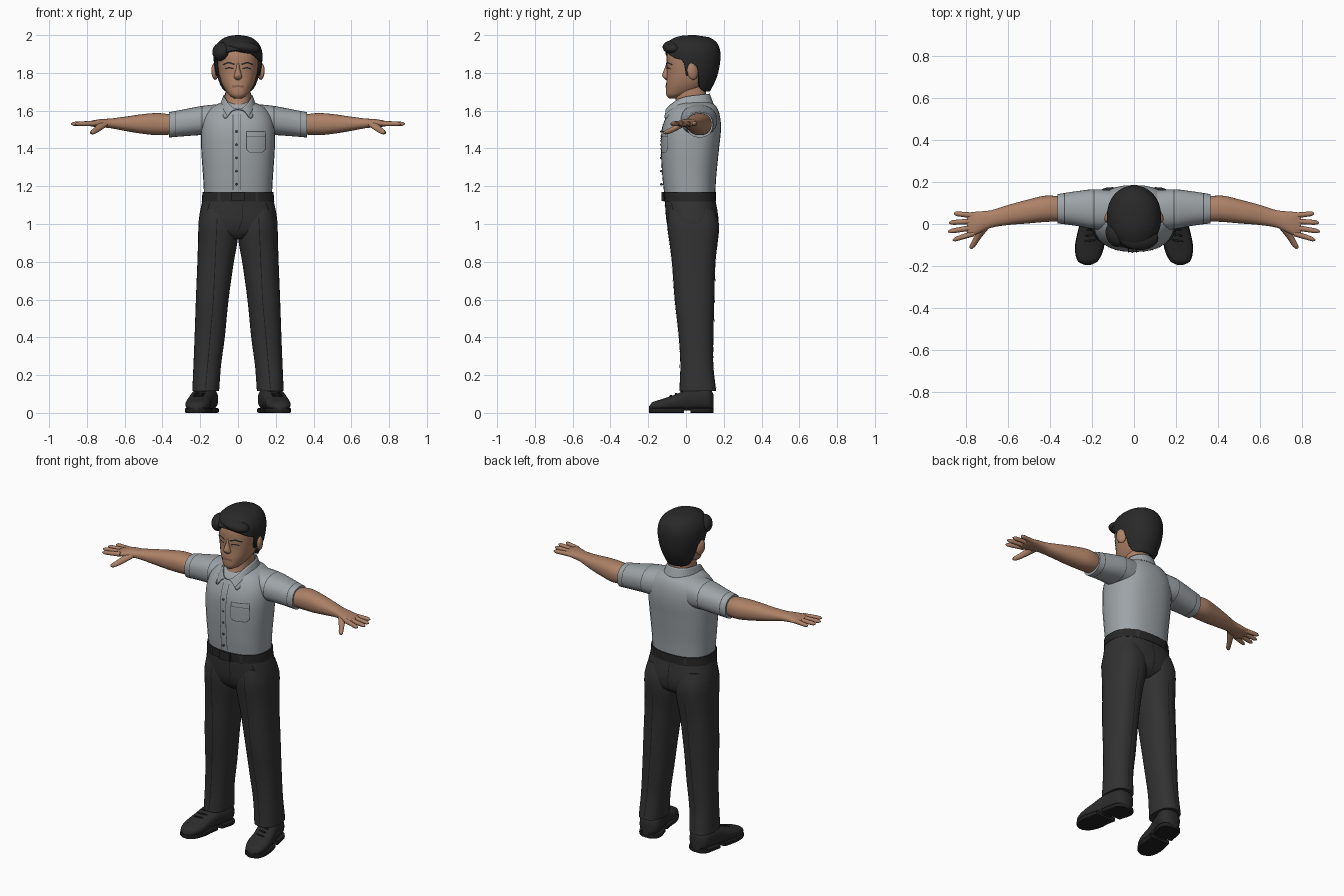
import bpy, bmesh, math
from mathutils import Vector, Matrix, Euler
from mathutils.bvhtree import BVHTree

if "Cube" in bpy.data.objects:
    bpy.data.objects.remove(bpy.data.objects["Cube"])


def material(name, *rgb):
    m = bpy.data.materials.new(name)
    m.use_nodes = True
    m.diffuse_color = (*rgb, 1)
    m.node_tree.nodes["Principled BSDF"].inputs["Base Color"].default_value = (*rgb, 1)
    return m


SKIN = material("skin", .42, .22, .135)
LIP = material("lip", .25, .11, .08)
SHIRT = material("shirt grey", .34, .37, .39)
SEAM = material("shirt seam", .07, .075, .08)
HAIR = material("hair black", .022, .022, .022)
TROUSER = material("trouser charcoal", .032, .032, .032)
CREASE = material("trouser seam", .01, .01, .01)
BELT = material("belt black", .02, .02, .021)
SHOE = material("shoe black", .025, .025, .025)
SOLE = material("sole black", .014, .014, .014)
surfaces = {}


def finish(name, bm, mats, mirror=False, thick=0):
    mesh = bpy.data.meshes.new(name)
    bm.to_mesh(mesh)
    bm.free()
    ob = bpy.data.objects.new(name, mesh)
    bpy.context.collection.objects.link(ob)
    for m in mats:
        mesh.materials.append(m)
    surfaces[name] = BVHTree.FromPolygons([v.co for v in mesh.vertices],
                                          [p.vertices[:] for p in mesh.polygons])
    bpy.ops.object.select_all(action='DESELECT')
    ob.select_set(True)
    bpy.context.view_layer.objects.active = ob
    bpy.ops.object.shade_smooth_by_angle(angle=math.radians(45))
    if thick:
        mod = ob.modifiers.new("thickness", 'SOLIDIFY')
        mod.thickness, mod.offset = thick, -1
    if mirror:
        ob.modifiers.new("mirror", 'MIRROR')
    return ob


def at(table, t):
    """Smooth interpolation of table rows by their first column."""
    last = len(table) - 1
    k = max([i for i in range(last) if table[i][0] <= t], default=0)
    p, a, b, q = (table[min(max(k + j, 0), last)] for j in (-1, 0, 1, 2))
    h = b[0] - a[0]
    u = min(max((t - a[0]) / h, 0), 1)
    out = []
    for P, A, B, Q in zip(p[1:], a[1:], b[1:], q[1:]):
        m, n = (B - P) / (b[0] - p[0]) * h, (Q - A) / (q[0] - a[0]) * h
        out.append(A + u * (m + u * (3 * (B - A) - 2 * m - n + u * (2 * (A - B) + m + n))))
    return out


def loft(name, table, mat, axis='Z', power=2.3, lo=None, hi=None, seams=(),
         sides=32, rows=24, mirror=False, thick=0):
    """Skin over rounded sections; rows are (t, a0, a1, b0, b1) or (t, half width, b0, b1)."""
    if len(table[0]) == 4:
        table = [(t, -w, w, c, d) for t, w, c, d in table]
    first = table[0][0] if lo is None else lo
    end = table[-1][0] if hi is None else hi
    low = first if callable(first) else lambda f: first
    high = end if callable(end) else lambda f: end
    steps = [i / rows for i in range(rows + 1)]
    marks = [(s - first) / (end - first) for s in seams]
    steps = sorted(steps + [m + e for m in marks for e in (-.008, .008)])
    bm = bmesh.new()
    rings = []
    for u in steps:
        ring = []
        for j in range(sides):
            ang = math.tau * j / sides
            c, s = math.cos(ang), math.sin(ang)
            t = low(-s) * (1 - u) + high(-s) * u
            a0, a1, b0, b1 = at(table, t)
            c, s = (math.copysign(abs(v) ** (2 / power), v) for v in (c, s))
            a, b = (a0 + a1 + (a1 - a0) * c) / 2, (b0 + b1 + (b1 - b0) * s) / 2
            ring.append(bm.verts.new({'X': (t, a, b), 'Y': (a, t, b), 'Z': (a, b, t)}[axis]))
        rings.append(ring)
    for k, (r, s) in enumerate(zip(rings, rings[1:])):
        mid = (steps[k] + steps[k + 1]) / 2
        for j in range(sides):
            i = (j + 1) % sides
            face = bm.faces.new((r[j], r[i], s[i], s[j]))
            face.material_index = int(any(abs(mid - m) < .008 for m in marks))
    if not callable(lo):
        bm.faces.new(rings[0])
    if not callable(hi):
        bm.faces.new(rings[-1])
    bmesh.ops.recalc_face_normals(bm, faces=bm.faces)
    return finish(name, bm, [mat, SEAM] if seams else [mat], mirror, thick)


def solid(name, loc, size, mat, rot=(0, 0, 0), box=False, mirror=False):
    bm = bmesh.new()
    m = Matrix.LocRotScale(Vector(loc), Euler(rot), Vector(size))
    if box:
        bmesh.ops.create_cube(bm, size=2, matrix=m)
    else:
        bmesh.ops.create_uvsphere(bm, u_segments=24, v_segments=16, radius=1, matrix=m)
    return finish(name, bm, [mat], mirror)


def strip(name, target, path, width, mat, mirror=False, back=False, lift=.003):
    """Thin ribbon along an (x, z) path, laid on the front or back of a part."""
    pts = [Vector(a).lerp(Vector(b), i / 8) for a, b in zip(path, path[1:]) for i in range(8)]
    pts.append(Vector(path[-1]))
    way = 1 if not back else -1
    bm = bmesh.new()
    pairs = []
    for i, p in enumerate(pts):
        d = (pts[min(i + 1, len(pts) - 1)] - pts[max(i - 1, 0)]).normalized() * width / 2
        pair = []
        for e in (-1, 1):
            x, z = p.x - d.y * e, p.y + d.x * e
            hit = surfaces[target].ray_cast(Vector((x, -way, z)), Vector((0, way, 0)))[0]
            pair.append(bm.verts.new((x, hit.y - way * lift, z)) if hit else None)
        pairs.append(pair)
    for (a, b), (c, d) in zip(pairs, pairs[1:]):
        if a and b and c and d:
            bm.faces.new((a, c, d, b) if way > 0 else (b, d, c, a))
    return finish(name, bm, [mat], mirror)


# Shirt
loft("shirt_body", [(1.16, .18, -.115, .155), (1.25, .185, -.125, .16), (1.4, .195, -.133, .175),
                    (1.5, .195, -.128, .185), (1.57, .18, -.105, .18), (1.62, .14, -.075, .162),
                    (1.645, .085, -.05, .135)], SHIRT, power=2.4)
loft("sleeves", [(.1, -.03, .16, 1.46, 1.635), (.19, -.025, .165, 1.47, 1.625),
                 (.28, -.008, .155, 1.465, 1.608), (.365, .003, .142, 1.458, 1.592)],
     SHIRT, 'X', seams=(.19, .33), mirror=True)
under = [(-1, 1.63), (0, 1.62), (.6, 1.6), (.86, 1.56), (.97, 1.6), (1, 1.606)]
over = [(-1, 1.69), (0, 1.68), (.6, 1.665), (.9, 1.635), (1, 1.61)]
loft("collar", [(1.55, .125, -.135, .16), (1.62, .1, -.1, .15), (1.69, .073, -.05, .126)], SHIRT,
     lo=lambda f: at(under, f)[0], hi=lambda f: at(over, f)[0], sides=64, rows=6, thick=.006)
strip("collar_edge", "collar", [(.012, 1.603), (.055, 1.568), (.08, 1.612)], .004, SEAM, True)
for x in (-.026, .012):
    strip("placket_seam", "shirt_body", [(x, 1.58), (x, 1.18)], .004, SEAM)
for i in range(6):
    solid("button", (-.008, -.1 - .03 * min(i, 1), 1.56 - .07 * i), (.006, .008, .006), SEAM)
strip("pocket_seam", "shirt_body", [(.045, 1.49), (.045, 1.395), (.06, 1.38), (.13, 1.38),
                                    (.145, 1.395), (.145, 1.49), (.045, 1.49)], .004, SEAM)
strip("pocket_hem", "shirt_body", [(.045, 1.465), (.145, 1.465)], .003, SEAM)

# Arms and hands
loft("arms", [(.34, .012, .13, 1.475, 1.578), (.42, .01, .135, 1.47, 1.587),
              (.5, .003, .117, 1.477, 1.582), (.6, -.005, .09, 1.493, 1.568),
              (.68, -.018, .065, 1.508, 1.558), (.73, -.04, .06, 1.512, 1.555),
              (.775, -.058, .056, 1.516, 1.547), (.795, -.045, .05, 1.522, 1.54)],
     SKIN, 'X', mirror=True)
for name, base, tip, reach in (("little", .04, .05, .857), ("ring", .014, .006, .88),
                               ("middle", -.016, -.036, .885), ("index", -.044, -.076, .862)):
    rows = []
    for u, r in ((0, .014), (.5, .0125), (.9, .01), (1, .003)):
        y, z = base + (tip - base) * u, 1.532 - .002 * u
        rows.append((.76 + (reach - .76) * u, y - r, y + r, z - r, z + r))
    loft(name + "_fingers", rows, SKIN, 'X', power=2, sides=12, rows=10, mirror=True)
loft("thumbs", [(-.119, .771, .778, 1.481, 1.488), (-.11, .758, .784, 1.474, 1.496),
                (-.07, .73, .765, 1.485, 1.515), (-.02, .69, .74, 1.51, 1.545)],
     SKIN, 'Y', power=2, sides=16, rows=10, mirror=True)

# Trousers and belt
loft("trouser_seat", [(.92, .12, -.05, .12), (.95, .195, -.08, .158), (1.0, .208, -.1, .172),
                      (1.06, .202, -.108, .168), (1.13, .187, -.112, .155)], TROUSER, power=2.5)
loft("trouser_legs", [(.115, .1, .242, -.035, .16), (.25, .09, .236, -.03, .145),
                      (.4, .07, .23, -.038, .145), (.6, .05, .223, -.06, .15),
                      (.8, .022, .215, -.075, .156), (.92, .001, .211, -.09, .17),
                      (1.0, 0, .208, -.1, .175), (1.08, .02, .19, -.09, .15)],
     TROUSER, power=2.4, mirror=True)
strip("leg_crease", "trouser_legs", [(.11, 1.04), (.13, .6), (.172, .13)], .004, CREASE, True)
strip("rear_crease", "trouser_legs", [(.11, .9), (.13, .6), (.172, .13)], .004, CREASE, True, True)
strip("pocket_opening", "trouser_seat", [(.15, 1.11), (.18, 1.02)], .005, CREASE, True)
strip("fly", "trouser_seat", [(.022, 1.11), (.022, 1.02), (0, .96)], .004, CREASE)
strip("seat_seam", "trouser_seat", [(0, 1.11), (0, .95)], .005, CREASE, back=True)
loft("belt", [(1.12, .192, -.118, .16), (1.17, .188, -.121, .16)], BELT, power=2.4, rows=2)
solid("buckle", (0, -.122, 1.145), (.034, .007, .024), BELT, box=True)
for back in (False, True):
    strip("belt_loops", "belt", [(.1, 1.122), (.1, 1.168)], .016, TROUSER, True, back, .007)

# Shoes
shoe = [(-.195, .21, .23, .012, .035), (-.18, .178, .262, .012, .055), (-.12, .148, .278, .012, .075),
        (-.05, .14, .268, .012, .1), (.02, .125, .25, .012, .13), (.09, .105, .236, .012, .135),
        (.13, .115, .222, .012, .125), (.145, .145, .195, .014, .1)]
loft("shoes", shoe, SHOE, 'Y', power=2.5, mirror=True)
flat = [(y, a - .003, b + .003, 0, .026) for y, a, b, c, d in shoe]
loft("shoe_soles", flat, SOLE, 'Y', power=9, hi=-.01, mirror=True)
loft("shoe_heels", flat, SOLE, 'Y', power=9, lo=.025, rows=12, mirror=True)
for i in range(3):
    solid("laces", (.208 - .005 * i, -.08 + .028 * i, .09 + .011 * i), (.03, .005, .005), SOLE,
          (.4, 0, -.15), mirror=True)

# Neck and head
loft("neck", [(1.58, .075, -.09, .12), (1.64, .07, -.06, .115), (1.73, .066, -.045, .1)], SKIN)
loft("head", [(1.665, .02, -.09, -.03), (1.68, .045, -.104, .0), (1.7, .062, -.106, .06),
              (1.74, .085, -.105, .11), (1.79, .1, -.101, .14), (1.85, .108, -.103, .15),
              (1.9, .108, -.1, .15), (1.95, .09, -.075, .135), (1.98, .05, -.03, .09)], SKIN)
loft("nose", [(1.762, .01, -.106, -.08), (1.775, .022, -.121, -.08), (1.79, .019, -.126, -.08),
              (1.825, .01, -.113, -.08), (1.86, .007, -.102, -.08)], SKIN, power=2, sides=20)
solid("ears", (.122, .035, 1.808), (.017, .03, .045), SKIN, (.15, 0, .35), mirror=True)
strip("eyebrows", "head", [(.018, 1.845), (.05, 1.855), (.08, 1.843)], .008, HAIR, True)
strip("eyes", "head", [(.024, 1.822), (.045, 1.828), (.068, 1.822)], .007, HAIR, True)
strip("mouth", "head", [(-.032, 1.727), (0, 1.73), (.032, 1.727)], .01, LIP)

# Hair, with its edge running from the nape around the ears to the forehead
hairline = [(-1, 1.7), (-.6, 1.705), (-.35, 1.735), (-.2, 1.83), (-.04, 1.835), (.04, 1.795),
            (.2, 1.79), (.27, 1.855), (.6, 1.88), (1, 1.92)]
loft("hair", [(1.69, .08, -.05, .12), (1.75, .105, -.1, .152), (1.8, .12, -.115, .17),
              (1.87, .129, -.118, .182), (1.92, .126, -.12, .18), (1.96, .106, -.1, .163),
              (1.985, .075, -.062, .13), (1.997, .04, -.02, .09), (2.0, .012, .02, .05)],
     HAIR, power=2.1, lo=lambda f: at(hairline, f)[0], sides=72, rows=28, thick=.022)
solid("fringe", (.025, -.068, 1.937), (.092, .056, .034), HAIR, (0, .15, 0))
solid("side_lock", (-.09, -.052, 1.913), (.042, .06, .05), HAIR, (0, .3, .4))
